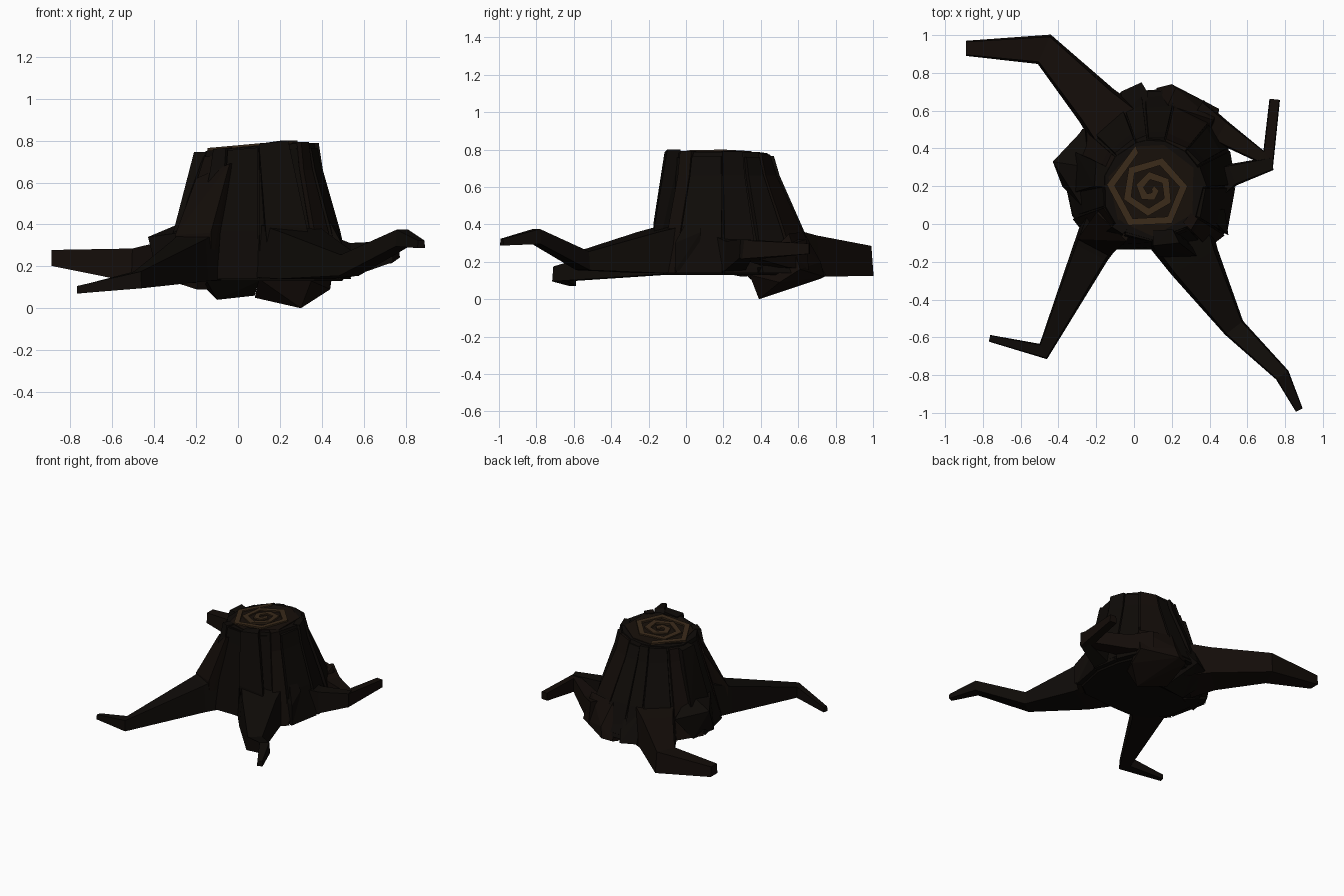
import bpy, bmesh, math, random
from mathutils import Vector

if "Cube" in bpy.data.objects:
    bpy.data.objects.remove(bpy.data.objects["Cube"])

random.seed(4)


def material(name, color):
    m = bpy.data.materials.new(name)
    m.diffuse_color = (*color, 1)
    m.use_nodes = True
    m.node_tree.nodes["Principled BSDF"].inputs["Base Color"].default_value = m.diffuse_color
    return m


BARK = material("dark bark", (0.0045, 0.0032, 0.0023))
BARK_WARM = material("warm bark", (0.0065, 0.0038, 0.0026))
WOOD = material("cut wood", (0.0085, 0.005, 0.003))
RING = material("growth ring", (0.042, 0.023, 0.01))


def finish(name, bm, mat):
    bmesh.ops.recalc_face_normals(bm, faces=bm.faces)
    mesh = bpy.data.meshes.new(name)
    bm.to_mesh(mesh)
    bm.free()
    mesh.materials.append(mat)
    ob = bpy.data.objects.new(name, mesh)
    bpy.context.collection.objects.link(ob)
    return ob


def loft(name, rings, mat):
    """Skin a stack of equal-sized closed rings and cap both ends."""
    bm = bmesh.new()
    vs = [[bm.verts.new(p) for p in r] for r in rings]
    n = len(vs[0])
    for a, b in zip(vs, vs[1:]):
        for i in range(n):
            j = (i + 1) % n
            bm.faces.new((a[i], a[j], b[j], b[i]))
    bm.faces.new(vs[0][::-1])
    bm.faces.new(vs[-1])
    return finish(name, bm, mat)


def hull(name, points, mat):
    bm = bmesh.new()
    for p in points:
        bm.verts.new(p)
    bmesh.ops.convex_hull(bm, input=bm.verts)
    return finish(name, bm, mat)


def slab(name, outer, mat, depth=0.08):
    """Bark slab: outer face corners plus the same corners pulled to the axis."""
    inner = []
    for x, y, z in outer:
        d = Vector((CX - x, CY - y, 0)).normalized() * depth
        inner.append((x + d.x, y + d.y, z))
    return hull(name, list(outer) + inner, mat)


def root(name, path, mat=BARK):
    """Tapered four-sided root; path holds x, y, z, half width, half height."""
    pts = [Vector(p[:3]) for p in path]
    rings = []
    for i, (x, y, z, w, h) in enumerate(path):
        before = (pts[i] - pts[max(i - 1, 0)]).normalized()
        after = (pts[min(i + 1, len(pts) - 1)] - pts[i]).normalized()
        t = before + after
        n = Vector((-t.y, t.x, 0)).normalized() * w
        up = Vector((0, 0, h))
        rings.append([pts[i] + n * 0.85 + up, pts[i] - n * 0.85 + up,
                      pts[i] - n - up, pts[i] + n - up])
    return loft(name, rings, mat)


# trunk: flared foot outline blended into a rounder top
CX, CY = 0.1, 0.18
foot = [(-0.38, 0.32), (-0.32, 0.03), (-0.22, -0.1), (-0.1, -0.13), (0.1, -0.13),
        (0.38, -0.12), (0.48, -0.05), (0.53, 0.2), (0.5, 0.4), (0.43, 0.58),
        (0.23, 0.71), (0.04, 0.7), (-0.07, 0.66), (-0.26, 0.5)]


def top_z(x):
    return min(0.765 + 0.09 * x, 0.787)


def trunk_point(i, f, z, out=0.0):
    x, y = foot[i % len(foot)]
    a = math.atan2(y - CY, x - CX)
    r = math.hypot(x - CX, y - CY)
    r = 0.265 + (r - 0.265) * f + out
    px, py = CX + r * math.cos(a), CY + r * math.sin(a)
    return Vector((px, py, top_z(px) if z is None else z))


levels = [(0.8, 0.13), (1.0, 0.17), (0.62, 0.37), (0.12, 0.66), (0.0, None)]
N = len(foot)
loft("trunk", [[trunk_point(i, f, z) for i in range(N)] for f, z in levels], BARK)

# bark planks of uneven thickness around the trunk
for i in range(N):
    out = random.uniform(0.01, 0.03)
    rise = random.uniform(-0.03, 0.014)
    lean = random.uniform(0.0, 0.1)
    rings = []
    for f, z in [(1.0, 0.14), (0.62, 0.37), (0.12, 0.66), (0.0, None)]:
        o = out * (0.5 if z == 0.14 else 1)
        a, b = trunk_point(i, f, z, o), trunk_point(i + 1, f, z, o * 0.6)
        c, d = trunk_point(i + 1, f, z, -0.03), trunk_point(i, f, z, -0.03)
        a, b = a.lerp(b, lean * 0.5), b.lerp(a, lean)
        if z is None:
            for p in (a, b, c, d):
                p.z += rise
        rings.append([a, b, c, d])
    loft(f"bark_plank_{i + 1}", rings, BARK_WARM if i % 4 == 1 else BARK)

# broad slabs running down onto the roots and the left side
slab("slab_front_left", [(-0.2, 0.06, 0.62), (-0.04, -0.09, 0.69), (-0.3, -0.08, 0.35),
                         (-0.13, -0.17, 0.36), (-0.3, -0.08, 0.2), (-0.13, -0.15, 0.17)], BARK_WARM)
slab("slab_front_right", [(0.1, -0.115, 0.785), (0.24, -0.1, 0.8), (0.13, -0.175, 0.4),
                          (0.33, -0.17, 0.38), (0.15, -0.15, 0.17), (0.36, -0.17, 0.17)], BARK)
slab("slab_left", [(-0.21, 0.2, 0.745), (-0.2, 0.33, 0.745), (-0.235, 0.2, 0.6),
                   (-0.235, 0.35, 0.6), (-0.31, 0.17, 0.36), (-0.31, 0.38, 0.36)], BARK)

# sloping plates under the back, reaching the ground
hull("back_plate_right", [(0.30, 0.39, 0.0), (0.08, 0.46, 0.05), (0.44, 0.5, 0.09), (0.45, 0.61, 0.16),
                          (0.2, 0.74, 0.12), (0.12, 0.72, 0.11), (0.22, 0.72, 0.2), (0.42, 0.55, 0.35),
                          (0.18, 0.63, 0.36), (0.1, 0.34, 0.14), (0.35, 0.34, 0.13)], BARK_WARM)
hull("back_plate_left", [(-0.1, 0.42, 0.04), (0.08, 0.42, 0.06), (-0.16, 0.5, 0.1), (0.04, 0.75, 0.13),
                         (-0.07, 0.7, 0.13), (0.07, 0.7, 0.2), (-0.05, 0.6, 0.34), (0.08, 0.6, 0.35),
                         (-0.15, 0.34, 0.13), (0.1, 0.32, 0.13)], BARK)
# pointed fin on the left side
hull("left_fin", [(-0.43, 0.33, 0.34), (-0.38, 0.2, 0.14), (-0.34, 0.4, 0.13), (-0.26, 0.51, 0.3),
                  (-0.28, 0.1, 0.36), (-0.24, 0.3, 0.42), (-0.2, 0.3, 0.12)], BARK)

# roots
root("root_back_left", [(-0.08, 0.5, 0.23, 0.16, 0.14), (-0.2, 0.63, 0.23, 0.125, 0.11),
                        (-0.475, 0.925, 0.205, 0.085, 0.08), (-0.89, 0.93, 0.24, 0.04, 0.038)], BARK_WARM)
root("root_front_left", [(-0.14, 0.02, 0.27, 0.13, 0.13), (-0.23, -0.15, 0.23, 0.1, 0.1),
                         (-0.48, -0.675, 0.135, 0.045, 0.04), (-0.765, -0.605, 0.088, 0.018, 0.018)])
root("root_front_right", [(0.22, 0.0, 0.28, 0.19, 0.13), (0.32, -0.2, 0.25, 0.14, 0.11),
                          (0.53, -0.55, 0.205, 0.06, 0.05), (0.785, -0.8, 0.335, 0.04, 0.04),
                          (0.875, -0.985, 0.305, 0.02, 0.018)])
root("root_right_lower", [(0.4, 0.2, 0.25, 0.1, 0.1), (0.52, 0.26, 0.23, 0.06, 0.08),
                          (0.73, 0.32, 0.27, 0.035, 0.05)])
root("root_right_upper", [(0.32, 0.58, 0.24, 0.09, 0.08), (0.46, 0.49, 0.23, 0.065, 0.06),
                          (0.71, 0.34, 0.265, 0.055, 0.05), (0.745, 0.66, 0.27, 0.028, 0.028)], BARK_WARM)

# wedge where the right front root meets the trunk
hull("buttress_right", [(0.5, -0.06, 0.3), (0.5, -0.06, 0.15), (0.28, 0.06, 0.3), (0.48, 0.08, 0.36),
                        (0.38, 0.06, 0.52), (0.3, 0.06, 0.15), (0.46, 0.06, 0.15)], BARK)

# cut face and its angular spiral growth ring
loft("cut_face", [[(p.x, p.y, p.z + h) for p in
                   (trunk_point(i, 0, None, -0.02) for i in range(0, N, 2))]
                  for h in (-0.03, 0.004)], WOOD)
bm = bmesh.new()
prev = None
for k in range(17):
    a = 2 * math.pi * k / 5.6 + 1.9
    r = 0.25 - 0.0138 * k
    inner = max(r - 0.043, 0.004)
    ring = []
    for rr, h in ((r, 0.013), (inner, 0.013), (inner, -0.01), (r, -0.01)):
        x, y = 0.09 + rr * math.cos(a), 0.18 + rr * math.sin(a)
        ring.append(bm.verts.new((x, y, top_z(x) + h)))
    if prev:
        for i in range(4):
            j = (i + 1) % 4
            bm.faces.new((prev[i], prev[j], ring[j], ring[i]))
    else:
        bm.faces.new(ring)
    prev = ring
bm.faces.new(prev)
finish("growth_ring_spiral", bm, RING)
